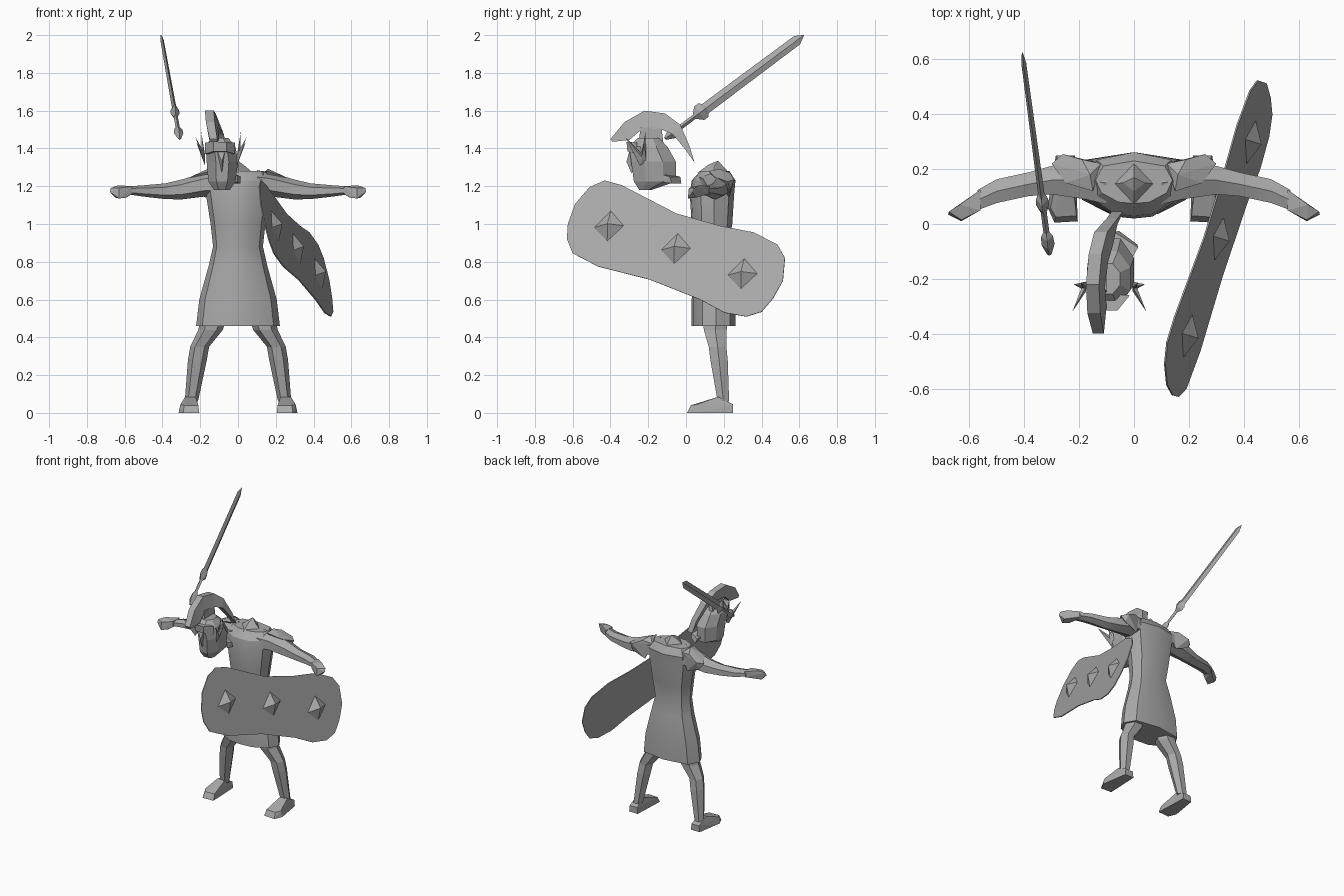
import bpy, bmesh, math
from mathutils import Vector

grey = bpy.data.materials.new("stone_grey")
grey.diffuse_color = (0.4, 0.4, 0.4, 1)


def finish(name, bm, mirror=False, smooth=0):
    """Turn a bmesh into an object, optionally mirrored across x = 0."""
    bmesh.ops.recalc_face_normals(bm, faces=bm.faces)
    me = bpy.data.meshes.new(name)
    bm.to_mesh(me)
    bm.free()
    me.materials.append(grey)
    ob = bpy.data.objects.new(name, me)
    bpy.context.collection.objects.link(ob)
    if mirror:
        ob.modifiers.new("mirror", "MIRROR")
    if smooth:
        bpy.ops.object.select_all(action="DESELECT")
        ob.select_set(True)
        bpy.context.view_layer.objects.active = ob
        bpy.ops.object.shade_smooth_by_angle(angle=math.radians(smooth))
    return ob


def loft(name, rings, **kw):
    """Skin a list of equal-length point rings and cap both ends."""
    bm = bmesh.new()
    vs = [[bm.verts.new(p) for p in r] for r in rings]
    n = len(vs[0])
    for a, b in zip(vs, vs[1:]):
        for i in range(n):
            j = (i + 1) % n
            bm.faces.new((a[i], a[j], b[j], b[i]))
    bm.faces.new(vs[0])
    bm.faces.new(vs[-1])
    return finish(name, bm, **kw)


def hull(name, points, **kw):
    """Convex solid around a few points."""
    bm = bmesh.new()
    for p in points:
        bm.verts.new(p)
    res = bmesh.ops.convex_hull(bm, input=bm.verts)
    junk = [v for v in bm.verts if not v.link_faces]
    bmesh.ops.delete(bm, geom=junk, context="VERTS")
    return finish(name, bm, **kw)


def ellipse(c, u, v, n, turn=0.0):
    """Ring of n points about c with half axes u and v."""
    c, u, v = Vector(c), Vector(u), Vector(v)
    return [c + u * math.cos(turn + math.tau * i / n) + v * math.sin(turn + math.tau * i / n)
            for i in range(n)]


def z_rings(rows, n, turn=0.0):
    return [ellipse((x, y, z), (rx, 0, 0), (0, ry, 0), n, turn) for z, x, y, rx, ry in rows]


# Torso and tunic: z, half width, front y, back y
def torso_ring(z, w, f, b):
    d = b - f
    half = [(0.4 * w, f + 0.03 * d), (0.85 * w, f + 0.25 * d), (w, f + 0.55 * d), (0.8 * w, b - 0.12 * d)]
    pts = [(0, f)] + half + [(0, b)] + [(-x, y) for x, y in reversed(half)]
    return [Vector((x, y, z)) for x, y in pts]


loft("tunic", [torso_ring(*r) for r in (
    (0.46, 0.222, 0.03, 0.262), (0.60, 0.205, 0.03, 0.262), (0.78, 0.155, 0.045, 0.245),
    (0.88, 0.132, 0.045, 0.225), (1.00, 0.145, 0.03, 0.245), (1.16, 0.17, 0.02, 0.255),
    (1.23, 0.17, 0.03, 0.262), (1.28, 0.14, 0.075, 0.23))], smooth=30)

# Neck stump
hull("neck", [(0, 0.06, 1.27), (0.08, 0.145, 1.27), (-0.08, 0.145, 1.27), (0, 0.22, 1.28),
              (0.04, 0.15, 1.305), (-0.04, 0.15, 1.305), (0, 0.17, 1.335), (0, 0.12, 1.315)])

# Arms: x, front y, back y, low z, high z
loft("arm", [ellipse((x, (f + b) / 2, (l + h) / 2), (0, (b - f) / 2, 0), (0, 0, (h - l) / 2), 6, math.pi / 2)
             for x, f, b, l, h in (
    (0.10, 0.06, 0.24, 1.14, 1.285), (0.18, 0.08, 0.24, 1.145, 1.27), (0.30, 0.10, 0.22, 1.13, 1.235),
    (0.385, 0.095, 0.195, 1.132, 1.215), (0.50, 0.07, 0.17, 1.145, 1.205),
    (0.57, 0.045, 0.13, 1.155, 1.20))], mirror=True, smooth=30)
hull("hand", [(0.56, 0.05, 1.16), (0.56, 0.125, 1.16), (0.56, 0.05, 1.2), (0.56, 0.125, 1.2),
              (0.63, 0.01, 1.135), (0.59, 0.035, 1.14), (0.63, 0.015, 1.19), (0.635, 0.07, 1.205),
              (0.65, 0.055, 1.14), (0.678, 0.035, 1.17), (0.675, 0.045, 1.19)], mirror=True)

# Shoulder blades
hull("shoulder", [(0.12, 0.22, 1.26), (0.15, 0.12, 1.28), (0.16, 0.18, 1.292), (0.19, 0.235, 1.27),
                  (0.26, 0.255, 1.235), (0.30, 0.22, 1.225), (0.25, 0.15, 1.25), (0.17, 0.23, 1.14),
                  (0.27, 0.235, 1.18)], mirror=True)

# Legs and feet
loft("leg", z_rings([(0.50, 0.13, 0.155, 0.07, 0.075), (0.44, 0.145, 0.155, 0.065, 0.07),
                     (0.35, 0.203, 0.167, 0.05, 0.054), (0.28, 0.215, 0.175, 0.05, 0.053),
                     (0.06, 0.247, 0.198, 0.035, 0.035)], 6), mirror=True)
hull("foot", [(0.215, 0.25, 0), (0.285, 0.25, 0), (0.315, 0.06, 0), (0.29, 0.005, 0), (0.205, 0.01, 0),
              (0.22, 0.25, 0.045), (0.28, 0.25, 0.045), (0.225, 0.17, 0.085), (0.28, 0.17, 0.085),
              (0.305, 0.06, 0.045), (0.285, 0.025, 0.04), (0.21, 0.03, 0.04)], mirror=True)

# Shield: flat board on a slanted plane, outline given in y and z
def on_shield(y, z, lift=0.0):
    return Vector((0.56 + 0.2267 * y - 0.278 * z, y, z)) + Vector((1, -0.2267, 0.278)).normalized() * lift


outline = [(-.43, 1.23), (-.34, 1.205), (-.05, 1.055), (.18, .99), (.36, .955), (.485, .89), (.524, .82),
           (.513, .70), (.46, .605), (.40, .535), (.32, .51), (.205, .53), (.075, .60), (-.19, .705),
           (-.465, .775), (-.60, .845), (-.63, .92), (-.625, 1.0), (-.587, 1.105), (-.51, 1.195)]
loft("shield", [[on_shield(y, z, k) for y, z in outline] for k in (-0.003, 0.003)])
for cy, cz in ((-0.407, 0.99), (-0.053, 0.87), (0.30, 0.737)):
    base = [(0.01, 0.085), (-0.085, -0.01), (-0.01, -0.087), (0.083, 0.0)]
    hull("shield_stud", [on_shield(cy + a, cz + b) for a, b in base] + [on_shield(cy, cz, 0.045)])

# Sword: rings along its axis, t, half width, half thickness
start, end = Vector((-0.31, -0.10, 1.46)), Vector((-0.407, 0.624, 2.0))
axis = end - start
flat = axis.cross(Vector((1, 0, 0))).normalized()
thin = axis.cross(flat).normalized()


def sword_part(name, rows):
    loft(name, [ellipse(start + axis * t, flat * w, thin * d, 4) for t, w, d in rows])


sword_part("sword_blade", [(0.24, 0.03, 0.012), (0.95, 0.027, 0.009), (1.0, 0.002, 0.002)])
sword_part("sword_guard", [(0.20, 0.014, 0.012), (0.235, 0.045, 0.024), (0.265, 0.045, 0.022), (0.29, 0.02, 0.012)])
sword_part("sword_grip", [(0.04, 0.013, 0.011), (0.22, 0.013, 0.011)])
sword_part("sword_pommel", [(-0.015, 0.008, 0.008), (0.035, 0.03, 0.024), (0.075, 0.028, 0.022), (0.10, 0.01, 0.01)])

# Helmeted head
loft("helmet", z_rings([(1.18, -0.085, -0.215, 0.045, 0.035), (1.225, -0.085, -0.165, 0.078, 0.12),
                        (1.33, -0.083, -0.172, 0.09, 0.128), (1.41, -0.092, -0.20, 0.085, 0.11),
                        (1.455, -0.097, -0.20, 0.05, 0.06)], 8, math.pi / 8))
hull("brow_guard", [(-0.175, -0.25, 1.43), (-0.015, -0.26, 1.43), (-0.13, -0.315, 1.435), (-0.06, -0.315, 1.435),
                    (-0.175, -0.25, 1.37), (-0.015, -0.26, 1.37), (-0.13, -0.31, 1.385), (-0.06, -0.31, 1.385)])
hull("nose_guard", [(-0.11, -0.30, 1.385), (-0.07, -0.30, 1.385), (-0.085, -0.315, 1.33),
                    (-0.085, -0.29, 1.27), (-0.085, -0.24, 1.33)])
hull("neck_guard", [(-0.07, -0.03, 1.25), (-0.055, -0.025, 1.215), (0.015, -0.085, 1.25), (0.012, -0.075, 1.215),
                    (-0.005, -0.12, 1.26), (-0.09, -0.07, 1.26), (-0.005, -0.12, 1.22)])

# Crest: curved strip, each row is x, outer y and z, inner y and z
crest = [(-0.13, -0.40, 1.45, -0.39, 1.435), (-0.135, -0.325, 1.54, -0.30, 1.445),
         (-0.14, -0.22, 1.60, -0.235, 1.50), (-0.13, -0.11, 1.585, -0.14, 1.505),
         (-0.11, -0.03, 1.525, -0.07, 1.475), (-0.08, 0.02, 1.41, 0.0, 1.39), (-0.062, 0.045, 1.325, 0.038, 1.335)]
loft("crest", [[(x - 0.035, oy, oz), (x + 0.012, oy, oz), (x + 0.035, iy, iz), (x - 0.012, iy, iz)]
               if 0 < i < 5 else [(x - 0.02, oy, oz), (x + 0.02, oy, oz), (x + 0.02, iy, iz), (x - 0.02, iy, iz)]
               for i, (x, oy, oz, iy, iz) in enumerate(crest)])
hull("crest_mount", [(x, y, z) for x in (-0.13, -0.10) for y, z in
                     ((-0.25, 1.44), (-0.24, 1.51), (-0.13, 1.51), (-0.12, 1.43))])

# Side feathers on the helmet
for side in (-1, 1):
    root = Vector((-0.09 + side * 0.085, -0.23, 1.34))
    for dx, dy, dz in ((0.05, -0.09, 0.12), (0.045, 0.01, 0.09), (0.02, 0.015, 0.15)):
        hull("feather", [root + Vector((0, -0.015, -0.03)), root + Vector((0, 0.02, -0.01)),
                         root + Vector((side * 0.015, 0, 0.01)), root + Vector((0, 0, 0.03)),
                         root + Vector((side * dx, dy, dz))])
